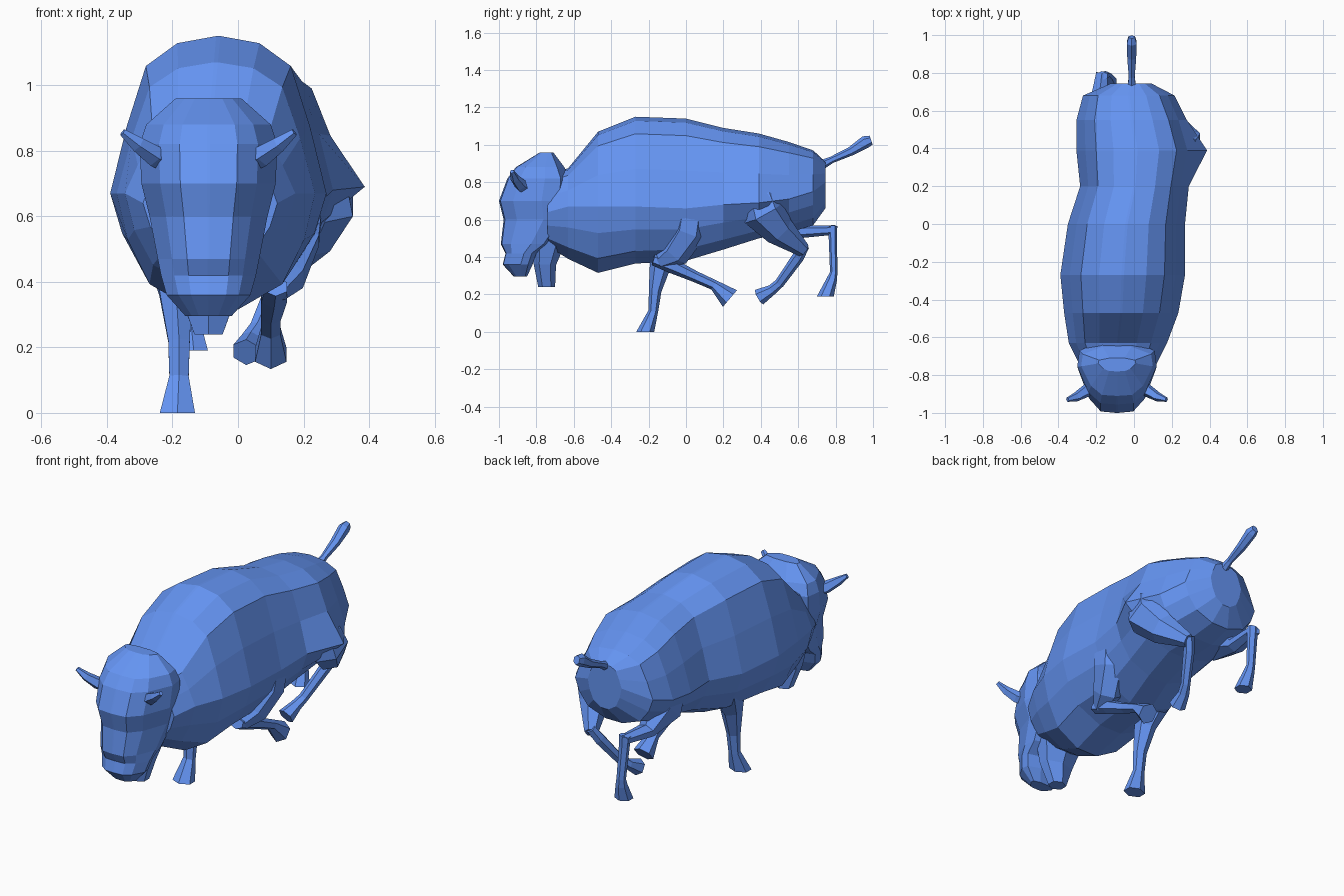
import bpy, bmesh, math
from mathutils import Vector

if "Cube" in bpy.data.objects:
    bpy.data.objects.remove(bpy.data.objects["Cube"])

blue = bpy.data.materials.new("blue")
blue.diffuse_color = (.13, .30, .90, 1)
blue.use_nodes = True
blue.node_tree.nodes["Principled BSDF"].inputs["Base Color"].default_value = blue.diffuse_color


def loft(name, rings):
    """Skin a list of equal-length point rings into one flat-shaded closed mesh."""
    bm = bmesh.new()
    vs = [[bm.verts.new(p) for p in ring] for ring in rings]
    n = len(vs[0])
    for a, b in zip(vs, vs[1:]):
        for i in range(n):
            j = (i + 1) % n
            bm.faces.new((a[i], a[j], b[j], b[i]))
    bm.faces.new(vs[0])
    bm.faces.new(vs[-1])
    bmesh.ops.recalc_face_normals(bm, faces=bm.faces)
    me = bpy.data.meshes.new(name)
    bm.to_mesh(me)
    bm.free()
    me.materials.append(blue)
    ob = bpy.data.objects.new(name, me)
    bpy.context.collection.objects.link(ob)
    return ob


def mirrored(half):
    """Close a half profile that runs from top to bottom on the +x side."""
    return half + [(-x, t) for x, t in reversed(half)]


def tube(name, path, sides=6, ref=(1, 0, 0), flat_end=False):
    """Limb through stations (x, y, z, radius along ref, radius across)."""
    pts = [Vector(p[:3]) for p in path]
    rings = []
    for k, p in enumerate(path):
        d = (pts[min(k + 1, len(pts) - 1)] - pts[max(k - 1, 0)]).normalized()
        if flat_end and k == len(path) - 1:
            d = Vector((0, 0, -1))
        u = Vector(ref)
        u = (u - d * u.dot(d)).normalized()
        v = d.cross(u)
        rings.append([pts[k] + u * p[3] * math.cos(a) + v * p[4] * math.sin(a)
                      for a in (math.tau * (i + .5) / sides for i in range(sides))])
    return loft(name, rings)


def boolean(ob, other, operation):
    """Apply a boolean straight to the mesh of ob."""
    mod = ob.modifiers.new("join", "BOOLEAN")
    mod.object, mod.operation, mod.solver = other, operation, "EXACT"
    bpy.context.view_layer.update()
    deps = bpy.context.evaluated_depsgraph_get()
    mesh = bpy.data.meshes.new_from_object(ob.evaluated_get(deps))
    ob.modifiers.clear()
    if len(mesh.polygons):
        ob.data = mesh


# Body: cross-sections along y as (y, left x, right x, top, widest z, bottom)
section = mirrored([(.02, 1), (.38, .955), (.67, .81), (.85, .42), (1, 0),
                    (.89, -.4), (.67, -.78), (.22, -1)])
body_rings = [
    (-.74, -.29, .12, .84, .64, .46), (-.63, -.345, .175, .875, .67, .39),
    (-.47, -.37, .235, 1.07, .67, .315), (-.27, -.39, .27, 1.15, .67, .365),
    (0, -.35, .27, 1.14, .66, .38), (.2, -.285, .29, 1.09, .68, .44),
    (.39, -.305, .33, 1.06, .69, .50), (.55, -.305, .28, 1.015, .71, .53),
    (.68, -.27, .215, .97, .75, .57), (.745, -.12, .09, .91, .80, .66)]
rings = [[Vector(((xl + xr) / 2 + x * (xr - xl) / 2, y,
                  zm + t * ((zt - zm) if t > 0 else (zm - zb))))
          for x, t in section] for y, xl, xr, zt, zm, zb in body_rings]
rings[6][4].x = .387   # bent right knee pushes the flank out
body = loft("body", rings)

# Head: stacked horizontal rings as (z, front y, back y, half width)
plan = mirrored([(.02, 0), (.42, .02), (.72, .2), (1, .6), (.95, .85), (.4, 1)])
head = [(.96, -.78, -.71, .10), (.88, -.91, -.65, .19), (.82, -.955, -.62, .21),
        (.70, -1.0, -.62, .205), (.60, -.975, -.62, .18), (.47, -.99, -.72, .155),
        (.42, -.965, -.80, .145), (.36, -.98, -.82, .128), (.295, -.92, -.85, .07)]
head = loft("head", [[(-.09 + x * hw, yf + t * (yb - yf), z) for x, t in plan]
                     for z, yf, yb, hw in head])

# Beard under the jaw
beard = tube("beard", [(-.09, -.73, .52, .15, .10), (-.09, -.755, .36, .10, .06),
                       (-.09, -.745, .24, .05, .045)], flat_end=True)

# Horns
for side, name in ((1, "right_horn"), (-1, "left_horn")):
    tube(name, [(-.09 + side * x, y, z, r, r) for x, y, z, r in
                ((.12, -.85, .765, .035), (.165, -.885, .785, .034),
                 (.215, -.915, .82, .025), (.262, -.93, .857, .012))], 5, (0, 0, 1))

# Tail
tube("tail", [(-.012, .73, .895, .025, .025), (-.012, .78, .92, .018, .018),
              (-.012, .88, .965, .027, .024), (-.012, .96, 1.015, .03, .034),
              (-.012, .99, 1.025, .02, .025)])

# Planted left foreleg
legs = [tube("left_front_leg", [
    (-.20, -.07, .52, .10, .11), (-.19, -.135, .37, .058, .06),
    (-.18, -.165, .22, .038, .034), (-.18, -.175, .11, .034, .026),
    (-.185, -.218, 0, .062, .048)], flat_end=True)]

# Folded right foreleg
legs.append(tube("right_front_leg", [
    (.19, .03, .66, .08, .09), (.175, .015, .54, .085, .095),
    (.135, -.06, .42, .075, .08), (.115, -.14, .37, .04, .04)]))
tube("right_front_shin", [(.115, -.175, .385, .04, .03), (.11, -.08, .355, .045, .04),
                          (.10, .05, .295, .035, .03), (.10, .15, .25, .034, .028),
                          (.10, .235, .178, .055, .058)])

# Right hind leg swung forward
legs.append(tube("right_hind_thigh", [
    (.25, .40, .72, .09, .10), (.265, .42, .64, .10, .12),
    (.22, .50, .54, .075, .085), (.15, .63, .435, .034, .038)]))
tube("right_hind_shin", [(.15, .635, .46, .03, .025), (.12, .60, .40, .03, .032),
                         (.06, .50, .26, .026, .026), (.04, .46, .225, .032, .028),
                         (.025, .39, .185, .046, .045)])

# Left hind leg stretched back
legs.append(tube("left_hind_thigh", [
    (-.20, .46, .72, .09, .13), (-.21, .50, .62, .085, .12),
    (-.19, .62, .535, .055, .035), (-.17, .80, .545, .035, .025)]))
tube("left_hind_shin", [(-.17, .785, .565, .034, .024), (-.165, .785, .50, .03, .022),
                        (-.15, .79, .32, .026, .02), (-.145, .78, .28, .032, .028),
                        (-.135, .745, .19, .05, .045)], flat_end=True)

# Trim limb roots against the trunk, then weld head and beard onto it
for leg in legs:
    boolean(leg, body, "DIFFERENCE")
for part in (head, beard):
    boolean(body, part, "UNION")
    bpy.data.objects.remove(part)
body.name = "body_and_head"
